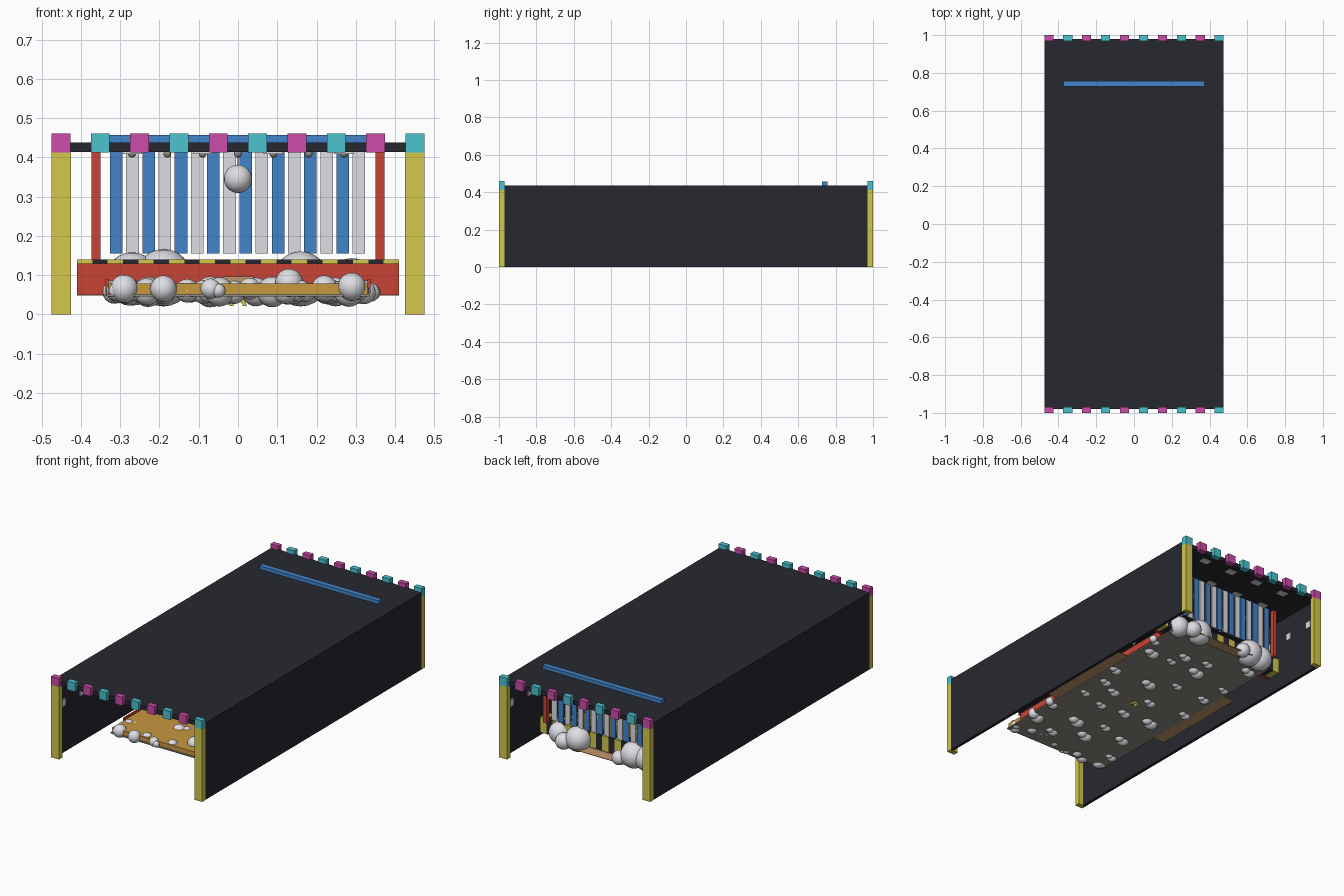
import bpy, bmesh, math, random
from mathutils import Matrix

if "Cube" in bpy.data.objects:
    bpy.data.objects.remove(bpy.data.objects["Cube"])

random.seed(4)


def mat(name, r, g, b):
    m = bpy.data.materials.new(name)
    m.diffuse_color = [((c / 255 + 0.055) / 1.055) ** 2.4 for c in (r, g, b)] + [1]
    m.use_nodes = True
    m.node_tree.nodes["Principled BSDF"].inputs["Base Color"].default_value = m.diffuse_color
    return m


DARK = mat("charcoal", 39, 39, 48)
YELLOW = mat("yellow", 212, 200, 76)
MAGENTA = mat("magenta", 204, 76, 170)
CYAN = mat("cyan", 76, 196, 208)
BLUE = mat("blue", 66, 132, 202)
GREY = mat("light grey", 222, 222, 228)
RED = mat("red", 202, 68, 54)
GOLD = mat("gold", 200, 152, 64)
TAN = mat("tan", 196, 152, 108)
KHAKI = mat("dull khaki", 146, 142, 130)


def finish(name, bm, *mats):
    me = bpy.data.meshes.new(name)
    bm.to_mesh(me)
    bm.free()
    for m in mats:
        me.materials.append(m)
    ob = bpy.data.objects.new(name, me)
    bpy.context.collection.objects.link(ob)
    return ob


def boxes(name, material, items):
    """Each item is (x0, x1, y0, y1, z0, z1)."""
    bm = bmesh.new()
    for x0, x1, y0, y1, z0, z1 in items:
        m = Matrix.Translation(((x0 + x1) / 2, (y0 + y1) / 2, (z0 + z1) / 2))
        m = m @ Matrix.Diagonal((x1 - x0, y1 - y0, z1 - z0, 1))
        bmesh.ops.create_cube(bm, size=1, matrix=m)
    return finish(name, bm, material)


def balls(name, material, items):
    """Each item is (x, y, z, radius)."""
    bm = bmesh.new()
    for x, y, z, r in items:
        bmesh.ops.create_uvsphere(bm, u_segments=20, v_segments=12, radius=r,
                                  matrix=Matrix.Translation((x, y, z)))
    for f in bm.faces:
        f.smooth = True
    return finish(name, bm, material)


def both(x0, x1, *rest):
    return [(x0, x1, *rest), (-x1, -x0, *rest)]


# Tunnel shell, open at both ends and underneath
boxes("side_walls", DARK, both(0.457, 0.474, -0.98, 0.98, 0, 0.437))
boxes("roof", DARK, [(-0.474, 0.474, -0.98, 0.98, 0.413, 0.437)])

# Corner posts
boxes("corner_posts", YELLOW, both(0.426, 0.475, -1, -0.97, 0, 0.412)
      + both(0.426, 0.475, 0.97, 1, 0, 0.412))

# Alternating lamp blocks over both openings
for k, (name, m) in enumerate((("magenta_lamps", MAGENTA), ("cyan_lamps", CYAN))):
    row = []
    for i in range(k, 10, 2):
        x = -0.451 + i * 0.1002
        row += [(x - 0.024, x + 0.024, y - 0.015, y + 0.015, 0.412, 0.461)
                for y in (-0.985, 0.985)]
    boxes(name, m, row)

# Wall and ceiling light panels
wall_lights, roof_lights = [], []
for i in range(12):
    y = -0.92 + i * 1.84 / 11
    wall_lights += both(0.451, 0.458, y - 0.018, y + 0.018, 0.265, 0.305)
    for x in (-0.27, -0.09, 0.09, 0.27):
        roof_lights.append((x - 0.025, x + 0.025, y - 0.02, y + 0.02, 0.408, 0.414))
boxes("wall_lights", GREY, wall_lights)
boxes("ceiling_lights", GREY, roof_lights)
balls("spray_nozzles", KHAKI, [(x * 0.09, y, 0.409, 0.01)
                               for x in range(-3, 4) for y in (-0.4, 0.0, 0.4)])

# Hanging ball
balls("hanging_ball", GREY, [(0, 0, 0.345, 0.036)])
boxes("ball_cord", GREY, [(-0.002, 0.002, -0.002, 0.002, 0.378, 0.414)])

# Curtain gate: rail, posts and strips
boxes("curtain_rail", BLUE, [(-0.374, 0.374, 0.727, 0.756, 0.43, 0.457)])
boxes("gate_posts", RED, both(0.35, 0.373, 0.728, 0.752, 0.13, 0.413))
for k, (name, m) in enumerate((("blue_strips", BLUE), ("grey_strips", GREY))):
    boxes(name, m, [(-0.326 + i * 0.0412, -0.294 + i * 0.0412, 0.736, 0.744, 0.155, 0.413)
                    for i in range(k, 16, 2)])

# Striped barrier with a red front panel, and low side rails
boxes("red_barrier", RED, [(-0.41, 0.41, 0.64, 0.655, 0.051, 0.13)])
boxes("side_rails", RED, both(0.33, 0.338, -0.55, 0.64, 0.053, 0.09))
seg = 0.82 / 21
for k, (name, m) in enumerate((("yellow_stripes", YELLOW), ("dark_stripes", DARK))):
    boxes(name, m, [(-0.41 + i * seg, -0.41 + (i + 1) * seg, 0.655, 0.725, 0.055, 0.14)
                    for i in range(k, 21, 2)])

# Floor slab with side and rear ledges
boxes("floor_slab", GOLD, [(-0.33, 0.33, -0.66, 0.72, 0.052, 0.078)])
boxes("under_plate", KHAKI, [(-0.335, 0.335, -0.665, 0.725, 0.045, 0.052)])
boxes("ledges", TAN, both(0.335, 0.41, -0.24, 0.35, 0.048, 0.051)
      + [(-0.17, 0.2, 0.725, 0.79, 0.048, 0.051)])
boxes("floor_pad", TAN, [(-0.04, 0.04, -0.05, 0.05, 0.078, 0.096)])

# Small yellow arch under the floor
bm = bmesh.new()
rings = []
for i in range(9):
    a = math.pi * i / 8
    c, s = math.cos(a), math.sin(a)
    rings.append([bm.verts.new((r * c, y, 0.021 + r * s))
                  for r, y in ((0.012, -0.01), (0.022, -0.01), (0.022, 0.01), (0.012, 0.01))])
for a, b in zip(rings, rings[1:]):
    for j in range(4):
        bm.faces.new((a[j], b[j], b[(j + 1) % 4], a[(j + 1) % 4]))
bm.faces.new(rings[0])
bm.faces.new(rings[-1][::-1])
bmesh.ops.recalc_face_normals(bm, faces=bm.faces)
finish("yellow_arch", bm, YELLOW)

# Foam: large heaps at the gate, a front row, and scattered clumps
balls("foam_heaps", GREY, [(-0.27, 0.73, 0.09, 0.068), (-0.19, 0.735, 0.093, 0.073),
                           (0.16, 0.735, 0.09, 0.07), (0.29, 0.72, 0.085, 0.058),
                           (0.23, 0.77, 0.07, 0.045), (-0.12, 0.77, 0.07, 0.04)])
front = [(-0.29, 0.065, 0.036), (-0.19, 0.065, 0.034), (-0.13, 0.06, 0.03), (-0.07, 0.065, 0.026),
         (-0.05, 0.06, 0.018), (0.03, 0.065, 0.028), (0.13, 0.08, 0.036), (0.16, 0.065, 0.022),
         (0.22, 0.065, 0.034), (0.29, 0.07, 0.036), (0.31, 0.06, 0.024), (-0.31, 0.06, 0.026)]
balls("front_foam", GREY, [(x, -0.63 + random.uniform(-0.04, 0.06), z, r) for x, z, r in front])
clumps = []
for i in range(7):
    for j in range(4):
        x = -0.27 + j * 0.18 + random.uniform(-0.05, 0.05)
        y = -0.5 + i * 0.18 + random.uniform(-0.06, 0.06)
        r = random.uniform(0.026, 0.04)
        clumps += [(x, y, 0.057, r), (x + r, y + 0.4 * r, 0.056, r * 0.8)]
balls("scattered_foam", GREY, clumps)
